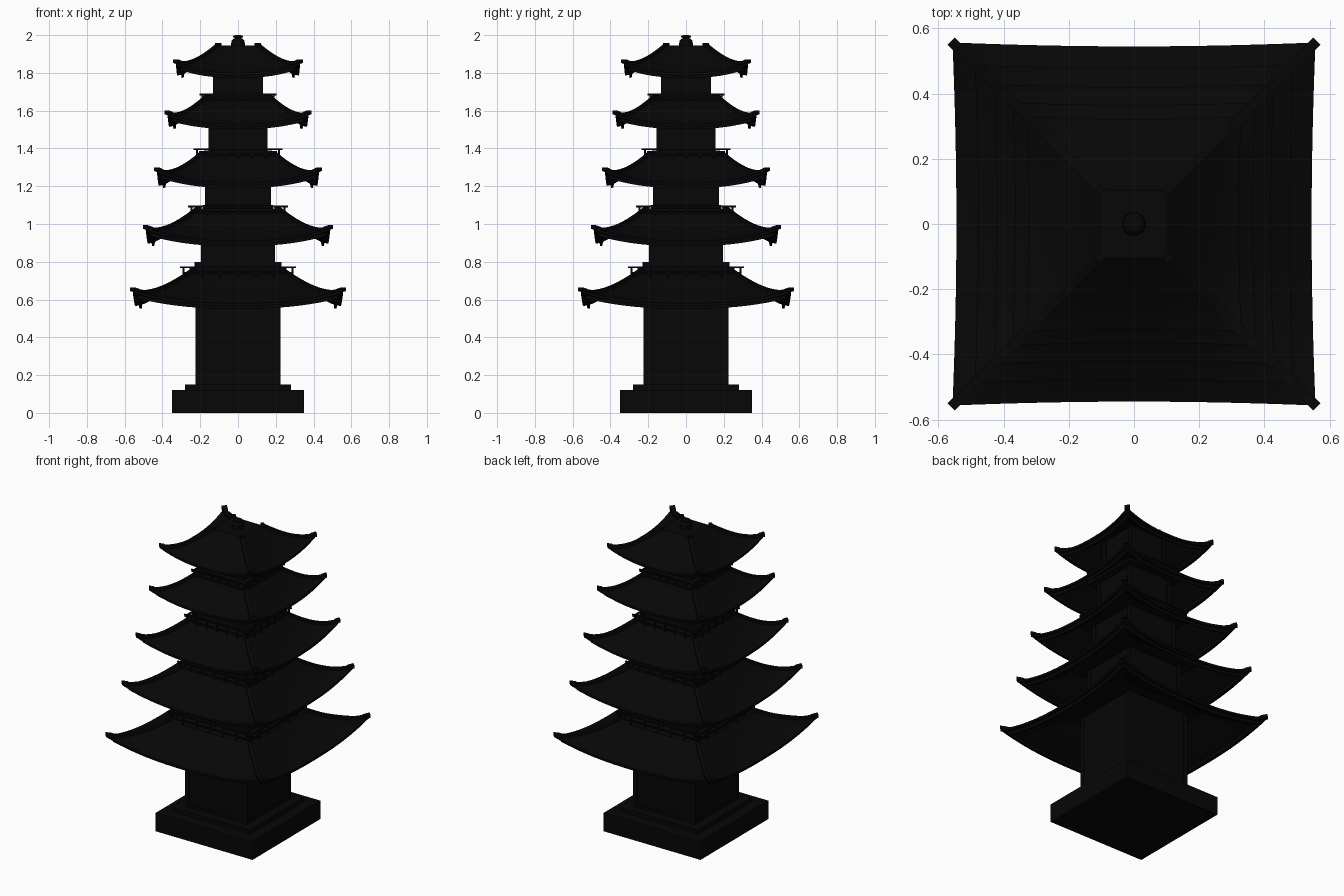
import bpy, bmesh, math
from mathutils import Vector, Matrix

cube = bpy.data.objects.get("Cube")
if cube:
    bpy.data.objects.remove(cube, do_unlink=True)

black = bpy.data.materials.new("near_black")
black.use_nodes = True
COLOUR = (0.002, 0.002, 0.002, 1)
black.diffuse_color = COLOUR
black.node_tree.nodes["Principled BSDF"].inputs["Base Color"].default_value = COLOUR


def finish(bm, name, smooth=False):
    bmesh.ops.recalc_face_normals(bm, faces=bm.faces)
    mesh = bpy.data.meshes.new(name)
    bm.to_mesh(mesh)
    bm.free()
    mesh.materials.append(black)
    ob = bpy.data.objects.new(name, mesh)
    bpy.context.collection.objects.link(ob)
    if smooth:
        bpy.ops.object.select_all(action='DESELECT')
        ob.select_set(True)
        bpy.context.view_layer.objects.active = ob
        bpy.ops.object.shade_smooth_by_angle(angle=math.radians(35))


def box(bm, x, y, z0, z1, hx, hy):
    m = Matrix.Translation((x, y, (z0 + z1) / 2)) @ Matrix.Diagonal((2 * hx, 2 * hy, z1 - z0, 1))
    bmesh.ops.create_cube(bm, size=1, matrix=m)


def slab(name, half, z0, z1):
    bm = bmesh.new()
    box(bm, 0, 0, z0, z1, half, half)
    finish(bm, name)


def bar(bm, path, w, h):
    """Rectangular bar swept along a path."""
    d = path[-1] - path[0]
    side = Vector((-d.y, d.x, 0)).normalized() * w / 2
    up = Vector((0, 0, h / 2))
    rings = [[bm.verts.new(p + side * i + up * j)
              for i, j in ((-1, -1), (1, -1), (1, 1), (-1, 1))] for p in path]
    for a, b in zip(rings, rings[1:]):
        for k in range(4):
            n = (k + 1) % 4
            bm.faces.new((a[k], a[n], b[n], b[k]))
    bm.faces.new(rings[0])
    bm.faces.new(rings[-1])


def turn4(bm):
    """Repeat the geometry around the four sides."""
    geom = bm.verts[:] + bm.edges[:] + bm.faces[:]
    for k in range(1, 4):
        copy = bmesh.ops.duplicate(bm, geom=geom)["geom"]
        verts = [g for g in copy if isinstance(g, bmesh.types.BMVert)]
        bmesh.ops.rotate(bm, verts=verts, matrix=Matrix.Rotation(k * math.pi / 2, 3, 'Z'))


def body(name, half, z0, z1):
    """Storey walls with corner posts and a sill."""
    bm = bmesh.new()
    wall = half - 0.005
    box(bm, half - 0.014, -half + 0.014, z0, z1, 0.014, 0.014)
    box(bm, 0, -wall, z0, z0 + 0.02, half - 0.02, 0.005)
    turn4(bm)
    box(bm, 0, 0, z0, z1, wall, wall)
    finish(bm, name)


def roof(name, inner, outer, top, eave, lift):
    """Thin concave hipped roof with eaves that sweep up to the corners."""
    def point(s, t, dz=0.0):
        r = inner + (outer - inner) * s
        z = top - (top - eave) * (1 - (1 - s) ** 1.25) + lift * abs(t) ** 2.5 * s ** 3
        flare = 1 + 0.022 * t * t * s
        return Vector((r * t * flare, -r * flare, z + dz))

    # Upper surface, eave lip, hanging fascia, then the soffit back to the wall
    steps = [i / 10 - 1 for i in range(21)]
    section = [(i / 10, 0) for i in range(11)]
    for d, dz in ((0, -0.014), (0.022, -0.018), (0.024, -0.036), (0.036, -0.038), (0.038, -0.02)):
        section.append((1 - d / (outer - inner), dz))
    section += [(s, -0.02) for s in (0.75, 0.6, 0.45, 0.3, 0.15, 0)]
    bm = bmesh.new()
    grid = [[bm.verts.new(point(s, t, dz)) for t in steps] for s, dz in section]
    for a, b in zip(grid, grid[1:]):
        for i in range(len(steps) - 1):
            bm.faces.new((a[i], a[i + 1], b[i + 1], b[i]))
    turn4(bm)
    bmesh.ops.remove_doubles(bm, verts=bm.verts, dist=0.0005)
    finish(bm, name, True)
    slab(name + "_top", inner, top - 0.022, top)

    # Ridges down each hip, with a raised cap at both ends
    bm = bmesh.new()
    path = [point(i / 12, 1, 0.004) for i in range(13)]
    out = Vector((1, -1, 0)).normalized()
    bar(bm, path, 0.024, 0.016)
    bar(bm, [path[-2], path[-1], path[-1] + out * 0.006], 0.032, 0.02)
    bar(bm, [path[0] - out * 0.012, path[0] + out * 0.01], 0.026, 0.02)
    turn4(bm)
    finish(bm, name + "_hip_ridges", True)


def balcony(name, half, z):
    """Deck with a post and rail fence whose rails cross at the corners."""
    bm = bmesh.new()
    line = half - 0.018
    for h, reach in ((0, half), (0.03, line)):
        box(bm, 0, -line, z - 0.009 - h, z - h, reach, 0.005)
    for i in range(6):
        box(bm, line * (1 - i / 3), -line, z - 0.075, z, 0.005, 0.005)
    turn4(bm)
    box(bm, 0, 0, z - 0.08, z - 0.06, half - 0.01, half - 0.01)
    finish(bm, name)


# Stepped base
slab("base", 0.35, 0, 0.12)
slab("base_step", 0.28, 0.12, 0.15)

# Each storey: wall half width, wall bottom, eave reach, corner height, roof top half width
storeys = [(0.225, 0.15, 0.545, 0.652, 0.24),
           (0.197, 0.72, 0.478, 0.982, 0.21),
           (0.175, 1.04, 0.420, 1.288, 0.19),
           (0.155, 1.34, 0.365, 1.588, 0.165),
           (0.132, 1.62, 0.322, 1.86, 0.105)]
for n, (half, z0, reach, tip, inner) in enumerate(storeys, 1):
    top = tip + (0.1 if n < 3 else 0.085)
    lift = 0.07 if n < 4 else 0.058
    eave = tip - lift - 0.002
    # The narrow top roof closes over the walls below its peak
    body(f"storey_{n}_walls", half, z0, top - (0.03 if n < 5 else 0.05))
    roof(f"roof_{n}", inner, reach, top, eave, lift)

# Balconies and the plinths of the upper storeys
for n, (half, z, plinth, ptop) in enumerate([(0.306, 0.775, 0.23, 0.80),
                                             (0.265, 1.097, 0.185, 1.10),
                                             (0.235, 1.40, 0.18, 1.39),
                                             (0.205, 1.69, 0.16, 1.68)], 2):
    balcony(f"balcony_{n}", half, z)
    slab(f"plinth_{n}", plinth, z - 0.08, ptop)

# Finial turned from a profile
bm = bmesh.new()
profile = [(0, 1.935), (0.036, 1.935), (0.036, 1.955), (0.034, 1.97), (0.022, 1.982),
           (0.016, 1.985), (0.026, 1.988), (0.026, 1.996), (0.012, 2.0), (0, 2.0)]
verts = [bm.verts.new((r, 0, z)) for r, z in profile]
edges = [bm.edges.new(pair) for pair in zip(verts, verts[1:])]
bmesh.ops.spin(bm, geom=verts + edges, cent=(0, 0, 0), axis=(0, 0, 1),
               angle=math.tau, steps=16, use_merge=True)
bmesh.ops.remove_doubles(bm, verts=bm.verts, dist=0.0001)
finish(bm, "finial", True)
